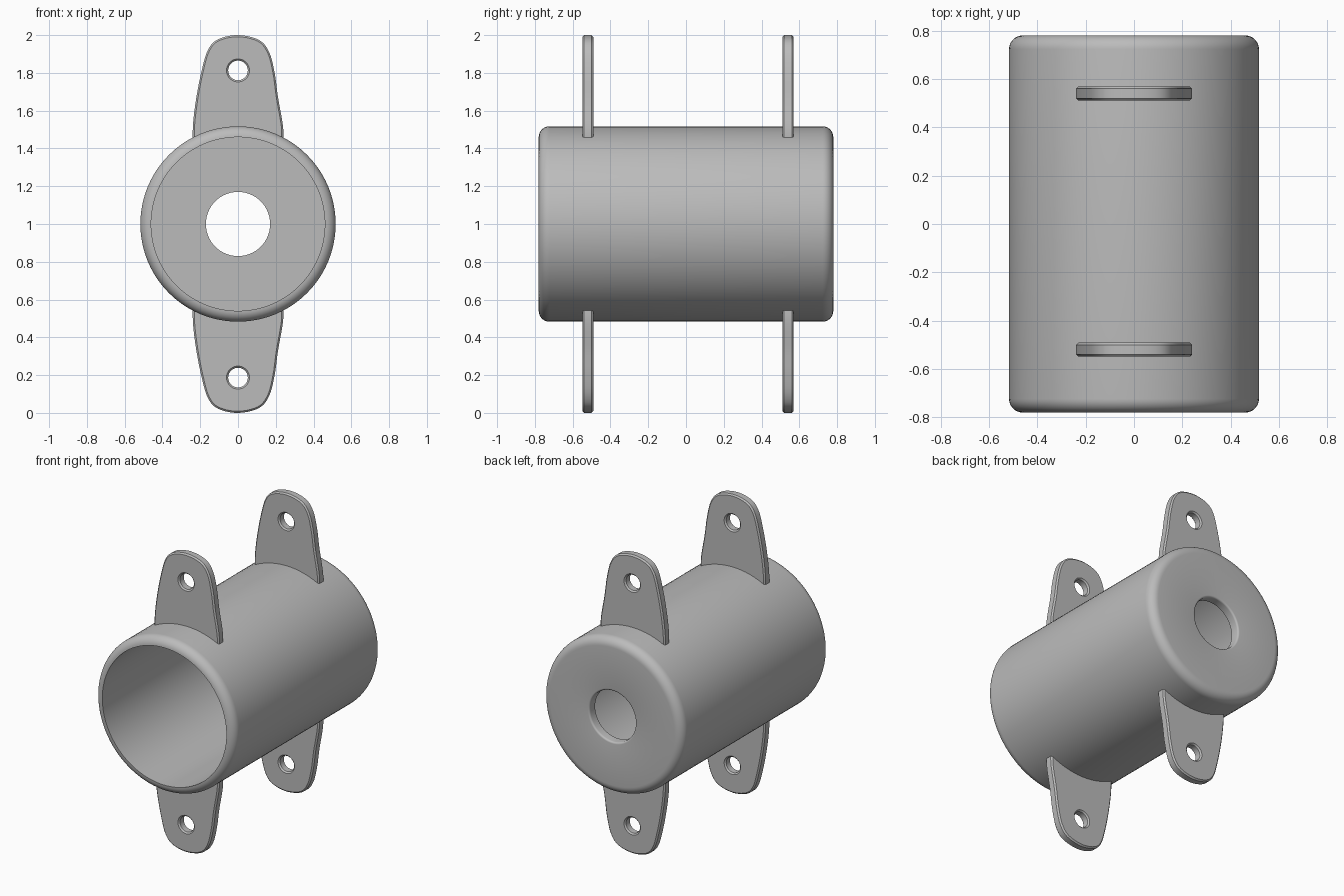
import bpy, bmesh, math
from mathutils import Vector

if "Cube" in bpy.data.objects:
    bpy.data.objects.remove(bpy.data.objects["Cube"], do_unlink=True)

GREY = (0.5, 0.5, 0.5, 1)
mat = bpy.data.materials.new("plain grey")
mat.use_nodes = True
mat.diffuse_color = GREY
mat.node_tree.nodes["Principled BSDF"].inputs["Base Color"].default_value = GREY

MID = 1.0        # height of the tube axis
OUTER, INNER, HOLE = 0.517, 0.46, 0.17
HALF = 0.78      # half the tube length


def finish(bm, name, angle):
    bmesh.ops.recalc_face_normals(bm, faces=bm.faces)
    mesh = bpy.data.meshes.new(name)
    bm.to_mesh(mesh)
    bm.free()
    mesh.materials.append(mat)
    ob = bpy.data.objects.new(name, mesh)
    bpy.context.collection.objects.link(ob)
    bpy.ops.object.select_all(action='DESELECT')
    ob.select_set(True)
    bpy.context.view_layer.objects.active = ob
    bpy.ops.object.shade_smooth_by_angle(angle=math.radians(angle))
    return ob


def strip(bm, a, b):
    """Join two closed rings of vertices with quads."""
    n = len(a)
    for i in range(n):
        j = (i + 1) % n
        bm.faces.new((a[i], a[j], b[j], b[i]))


def arc(r, y, radius, start, end, steps=8):
    """Rounded corner of the lathe profile, as (radius, y)."""
    angles = [math.radians(start + (end - start) * i / steps) for i in range(steps + 1)]
    return [(r + radius * math.cos(a), y + radius * math.sin(a)) for a in angles]


# Tube: open at the front, back wall with a round hole
def build_tube(sides=96):
    f, c, wall = OUTER - INNER, 0.012, 0.06
    profile = (arc(INNER, f - HALF, f, -90, 0)
               + arc(INNER, HALF - f, f, 0, 90)
               + arc(HOLE + c, HALF - c, c, 90, 180, 4)
               + [(HOLE, HALF - wall), (INNER, HALF - wall)])
    bm = bmesh.new()
    rings = []
    for r, y in profile:
        turn = [2 * math.pi * i / sides for i in range(sides)]
        rings.append([bm.verts.new((r * math.cos(t), y, MID + r * math.sin(t))) for t in turn])
    for i, ring in enumerate(rings):
        strip(bm, ring, rings[(i + 1) % len(rings)])
    return finish(bm, "tube_body", 35)


def smooth_path(points, steps=5):
    """Catmull-Rom curve through the points."""
    p = [Vector(q) for q in points]
    p = [2 * p[0] - p[1]] + p + [2 * p[-1] - p[-2]]
    out = []
    for a, b, c, d in zip(p, p[1:], p[2:], p[3:]):
        for i in range(steps):
            t = i / steps
            out.append(0.5 * (2 * b + (c - a) * t + (2 * a - 5 * b + 4 * c - d) * t * t
                              + (3 * b - a - 3 * c + d) * t ** 3))
    return out + [p[-2]]


def inset(loop, d):
    """Move a counter-clockwise outline inwards by d."""
    out = []
    for i, p in enumerate(loop):
        e1 = (p - loop[i - 1]).normalized()
        e2 = (loop[(i + 1) % len(loop)] - p).normalized()
        n1, n2 = Vector((-e1.y, e1.x)), Vector((-e2.y, e2.x))
        out.append(p + (n1 + n2) * d / (1 + n1.dot(n2)))
    return out


# Mounting ear: tapered plate with softened edges and a screw hole
def build_ear(name, y, side, half=0.029, soft=0.009):
    edge = smooth_path([(0.24, 0.43), (0.238, 0.52), (0.212, 0.67), (0.194, 0.8),
                        (0.165, 0.91), (0.11, 0.975), (0, 1), (-0.105, 0.978),
                        (-0.16, 0.92), (-0.195, 0.8), (-0.222, 0.66), (-0.238, 0.53), (-0.24, 0.43)])
    start = math.atan2(0.43, 0.24)
    base = [Vector((math.cos(a), math.sin(a))) * edge[0].length
            for a in (math.pi - start + (2 * start - math.pi) * i / 12 for i in range(1, 12))]
    outline = edge + base
    hole = [Vector((0.052 * math.cos(-a), 0.813 + 0.052 * math.sin(-a)))
            for a in (2 * math.pi * i / 32 for i in range(32))]
    bm = bmesh.new()
    caps = [[], []]
    for loop in (outline, hole):
        rings = []
        # outline shrinks and hole widens at both faces
        for d, depth in ((soft, -half), (0, soft - half), (0, half - soft), (soft, half)):
            rings.append([bm.verts.new((p.x, y + depth, MID + side * p.y)) for p in inset(loop, d)])
        for a, b in zip(rings, rings[1:]):
            strip(bm, a, b)
        for cap, ring in zip(caps, (rings[0], rings[-1])):
            cap += [bm.edges.get((ring[i - 1], ring[i])) for i in range(len(ring))]
    for cap in caps:
        bmesh.ops.triangle_fill(bm, edges=cap, use_beauty=True)
    return finish(bm, name, 30)


build_tube()
for place, y in (("front", -0.52), ("back", 0.54)):
    for level, side in (("upper", 1), ("lower", -1)):
        build_ear(f"{place}_{level}_ear", y, side)
